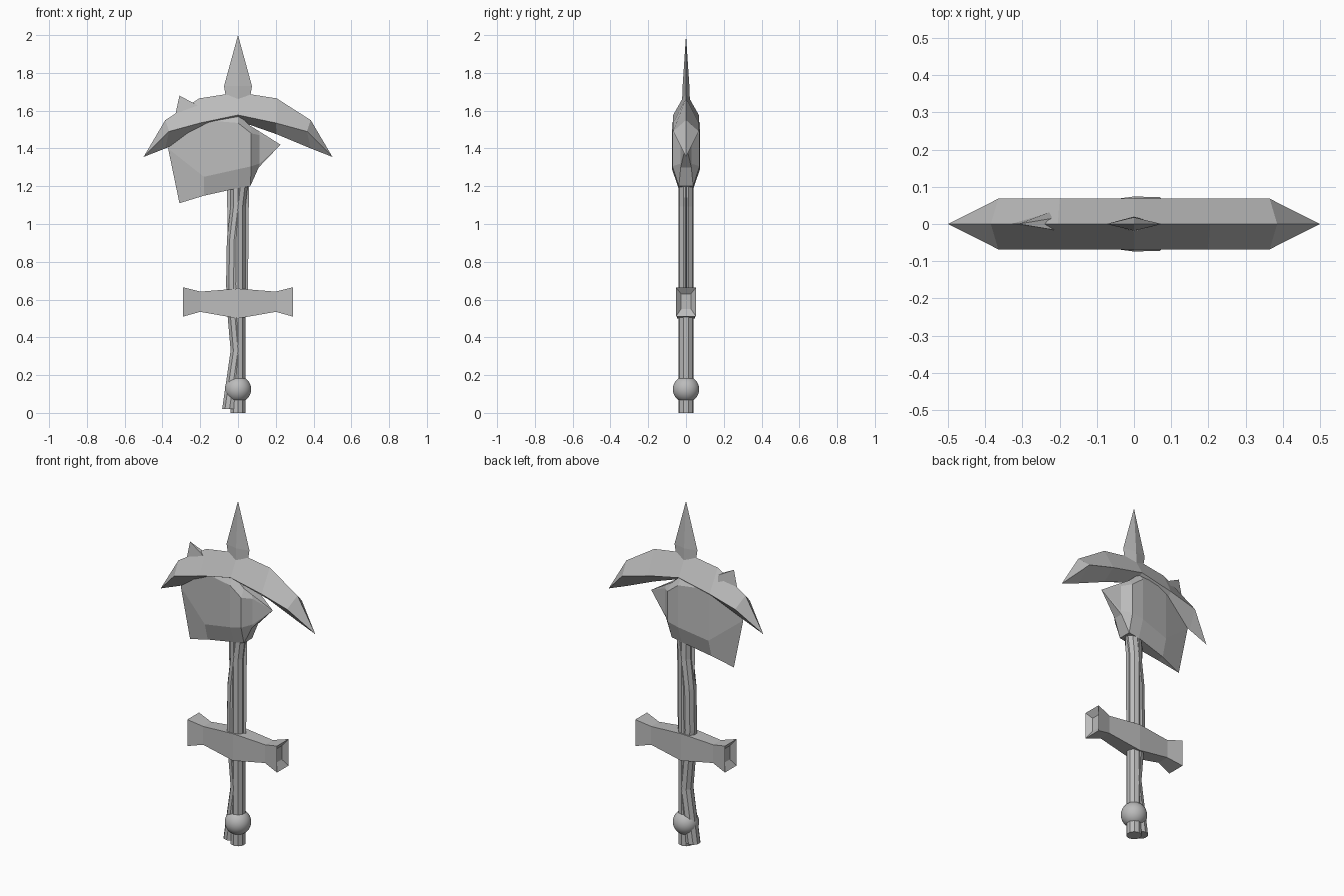
import bpy, bmesh
from math import sin, cos, tau

cube = bpy.data.objects.get("Cube")
if cube:
    bpy.data.objects.remove(cube, do_unlink=True)

grey = bpy.data.materials.new("plain_grey")
grey.use_nodes = True
COLOUR = (0.5, 0.5, 0.5, 1)
grey.diffuse_color = COLOUR
grey.node_tree.nodes["Principled BSDF"].inputs["Base Color"].default_value = COLOUR


def loft(name, rings, caps=True):
    """Skin rings of equal point count; repeated points collapse to tips and edges."""
    bm = bmesh.new()
    loops = [[bm.verts.new(p) for p in ring] for ring in rings]
    n = len(loops[0])
    for a, b in zip(loops, loops[1:]):
        for i in range(n):
            j = (i + 1) % n
            bm.faces.new((a[i], a[j], b[j], b[i]))
    if caps:
        bm.faces.new(loops[0])
        bm.faces.new(loops[-1])
    bmesh.ops.remove_doubles(bm, verts=bm.verts, dist=0.0005)
    bmesh.ops.recalc_face_normals(bm, faces=bm.faces)
    mesh = bpy.data.meshes.new(name)
    bm.to_mesh(mesh)
    bm.free()
    mesh.materials.append(grey)
    obj = bpy.data.objects.new(name, mesh)
    bpy.context.collection.objects.link(obj)
    return obj


def shaft(name, path, radius=0.041, sides=10):
    """Faceted rod through (x, z) points."""
    angles = [tau * (i + 0.5) / sides for i in range(sides)]
    return loft(name, [[(x + radius * cos(a), radius * sin(a), z) for a in angles]
                       for x, z in path])


def diamond(x, half_y, top, side_x, side, bottom):
    """Section across x with ridges on top and underneath."""
    return [(x, 0, top), (side_x, half_y, side), (x, 0, bottom), (side_x, -half_y, side)]


def rect(x, half_y, low, high):
    return [(x, -half_y, low), (x, half_y, low), (x, half_y, high), (x, -half_y, high)]


def bevelled(x_rim, x_side, rim, side, levels):
    """Eight-point section: narrow rims above and below a wider body."""
    z0, z1, z2, z3 = levels
    half = [(x_rim, -rim, z0), (x_side, -side, z1), (x_side, -side, z2), (x_rim, -rim, z3)]
    return half + [(x, -y, z) for x, y, z in reversed(half)]


# Handles
shaft("straight_handle", [(0, 0), (0, 1.6)])
shaft("bent_handle", [(-0.045, 0.02), (0, 0.33), (-0.015, 0.5),
                      (-0.024, 0.68), (-0.02, 0.92), (0.015, 1.22), (0.015, 1.45)])

# Sword blade with a diamond section
blade = [(0.052, 0.016, 0.58), (0.058, 0.018, 1.2), (0.064, 0.02, 1.67),
         (0.074, 0.018, 1.73), (0, 0, 2)]
loft("sword_blade", [[(w, 0, z), (0, t, z), (-w, 0, z), (0, -t, z)] for w, t, z in blade],
     caps=False)

# Crossguard with flared, hollowed ends
right_half = [(-0.265, 0.026, 0.55, 0.63), (-0.29, 0.054, 0.51, 0.665),
              (-0.2, 0.036, 0.535, 0.642)]
left_half = [(-x, y, a, b) for x, y, a, b in reversed(right_half)]
loft("crossguard", [rect(*s) for s in right_half + [(0, 0.048, 0.5, 0.658)] + left_half])

# Round pommel
bpy.ops.mesh.primitive_uv_sphere_add(segments=32, ring_count=16, radius=0.07,
                                     location=(0, 0, 0.125))
pommel = bpy.context.object
pommel.name = "pommel"
pommel.data.materials.append(grey)
bpy.ops.object.shade_smooth()

# Arched pick head, mirrored from one arm
arm = [(0.5, 0, 1.355, 0.5, 1.355, 1.355), (0.385, 0.068, 1.55, 0.365, 1.49, 1.4),
       (0.205, 0.068, 1.665, 0.2, 1.535, 1.475)]
other = [(-x, y, t, -sx, s, b) for x, y, t, sx, s, b in reversed(arm)]
loft("pick_head", [diamond(*s) for s in arm + [(0, 0.068, 1.697, 0, 1.577, 1.547)] + other],
     caps=False)

# Axe head: sharp cutting edge, thick body, pointed back
loft("axe_head", [
    bevelled(-0.31, -0.37, 0, 0, (1.11, 1.4, 1.4, 1.68)),
    bevelled(-0.18, -0.18, 0.022, 0.05, (1.15, 1.25, 1.55, 1.61)),
    bevelled(0, 0, 0.04, 0.074, (1.19, 1.29, 1.535, 1.58)),
    bevelled(0.065, 0.07, 0.038, 0.072, (1.2, 1.305, 1.48, 1.52)),
    bevelled(0.11, 0.115, 0.028, 0.03, (1.3, 1.32, 1.47, 1.492)),
    [(0.225, 0, 1.42)] * 8,
], caps=False)
